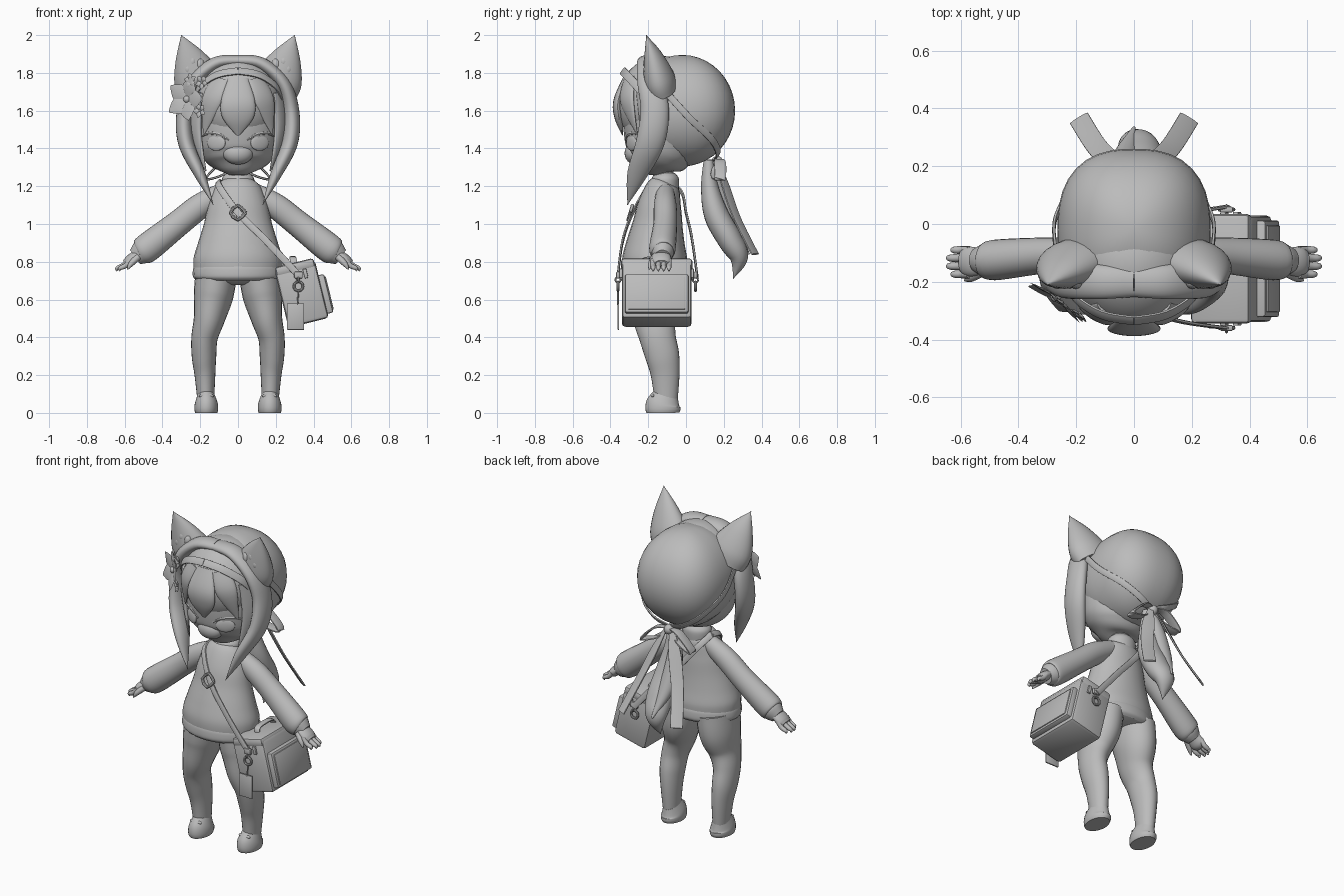
import bpy, bmesh, math
from mathutils import Vector, Matrix, Euler

if "Cube" in bpy.data.objects:
    bpy.data.objects.remove(bpy.data.objects["Cube"])

grey = bpy.data.materials.new("plain grey")
grey.use_nodes = True
grey.diffuse_color = (.5, .5, .5, 1)
grey.node_tree.nodes["Principled BSDF"].inputs["Base Color"].default_value = grey.diffuse_color

across, forward, upright = Vector((1, 0, 0)), Vector((0, 1, 0)), Vector((0, 0, 1))


def finish(name, bm, mirror):
    bmesh.ops.recalc_face_normals(bm, faces=bm.faces)
    mesh = bpy.data.meshes.new(name)
    bm.to_mesh(mesh)
    bm.free()
    mesh.materials.append(grey)
    mesh.shade_smooth()
    mesh.set_sharp_from_angle(angle=math.radians(42))
    part = bpy.data.objects.new(name, mesh)
    bpy.context.collection.objects.link(part)
    if mirror:
        part.modifiers.new("Mirror", 'MIRROR')


def spline(points, steps):
    """Smooth curve through points of x, y, z and thickness."""
    padded = [points[0], *points, points[-1]]
    curve = []
    for before, start, end, after in zip(padded, padded[1:], padded[2:], padded[3:]):
        for step in range(steps):
            t = step / steps
            curve.append(start + (end - before) * (t / 2)
                         + (before * 2 - start * 5 + end * 4 - after) * (t * t / 2)
                         + (start * 3 - before - end * 3 + after) * (t ** 3 / 2))
    return curve + [points[-1]]


def sweep(name, points, width, depth, side=across, mirror=False, sides=24, steps=6, power=2):
    """Tube whose half width lies along side; a fourth point value scales it."""
    rows = spline([Vector((*p, 1)[:4]) for p in points], steps)
    centres = [row.to_3d() for row in rows]
    bm = bmesh.new()
    rings = []
    for i, (centre, row) in enumerate(zip(centres, rows)):
        tangent = (centres[min(i + 1, len(rows) - 1)] - centres[max(i - 1, 0)]).normalized()
        u = (side - tangent * side.dot(tangent)).normalized()
        v = tangent.cross(u)
        scale = max(row.w, .02)
        ring = []
        for k in range(sides):
            c, s = math.cos(math.tau * k / sides), math.sin(math.tau * k / sides)
            reach = scale * (abs(c) ** power + abs(s) ** power) ** (-1 / power)
            ring.append(bm.verts.new(centre + u * width * c * reach + v * depth * s * reach))
        rings.append(ring)
    for low, high in zip(rings, rings[1:]):
        for k in range(sides):
            bm.faces.new((low[k - 1], low[k], high[k], high[k - 1]))
    bm.faces.new(rings[0])
    bm.faces.new(rings[-1])
    finish(name, bm, mirror)


def band(name, points, width, side, mirror=False):
    sweep(name, points, width, .006, side, mirror, sides=12, power=4)


def ball(name, place, size, mirror=False, turn=0, power=2, segments=40):
    bm = bmesh.new()
    bmesh.ops.create_uvsphere(bm, u_segments=segments, v_segments=segments // 2, radius=1)
    for v in bm.verts:
        flat = v.co.to_2d()
        if flat.length > .001:
            flat.normalize()
            v.co.xy *= (abs(flat.x) ** power + abs(flat.y) ** power) ** (-1 / power)
    bm.transform(Matrix.LocRotScale(Vector(place), Euler((0, 0, turn)), Vector(size)))
    finish(name, bm, mirror)


def box(name, frame, place, size, bevel):
    bm = bmesh.new()
    bmesh.ops.create_cube(bm, size=1)
    bm.transform(Matrix.LocRotScale(Vector(place), None, Vector(size)))
    bmesh.ops.bevel(bm, geom=bm.edges[:], offset=bevel, segments=2, profile=.5, affect='EDGES')
    bm.transform(frame)
    finish(name, bm, False)


def loop(name, place, normal, radius, thick, corners=12):
    facing = normal.to_track_quat('Z', 'Y')
    turns = [math.tau * k / corners for k in range(corners + 1)]
    points = [Vector(place) + facing @ Vector((math.cos(a), math.sin(a), 0)) * radius for a in turns]
    sweep(name, points, thick, thick, normal, sides=8, steps=2)


# Head, face and hair
ball("back_hair", (0, -.02, 1.6), (.265, .28, .295), power=2.5)
ball("front_hair", (0, -.13, 1.64), (.235, .235, .25))
sweep("face", [(0, -.15, 1.26, .2), (0, -.15, 1.29, .5), (0, -.14, 1.34, .8), (0, -.13, 1.42, .96),
               (0, -.13, 1.6), (0, -.13, 1.78, .7)], width=.225, depth=.2)
ball("muzzle", (0, -.27, 1.375), (.08, .055, .06))
ball("eye", (.115, -.288, 1.43), (.055, .012, .042), mirror=True, turn=.5)
sweep("eyelash", [(.05, -.318, 1.445, .5), (.1, -.3, 1.475), (.16, -.262, 1.48), (.2, -.225, 1.46, .3)],
      width=.01, depth=.01, side=upright, mirror=True, sides=8)
sweep("centre_fringe", [(0, -.32, 1.77, .6), (0, -.36, 1.65), (0, -.355, 1.56, .9), (0, -.335, 1.47, .1)],
      width=.09, depth=.025)
sweep("side_fringe", [(.09, -.3, 1.77, .8), (.14, -.31, 1.65), (.18, -.26, 1.48, .1)],
      width=.06, depth=.02, side=Vector((.8, .5, 0)), mirror=True)
sweep("cheek_lock", [(.21, -.22, 1.7), (.225, -.2, 1.5), (.17, -.24, 1.28, .1)],
      width=.05, depth=.02, side=Vector((.5, .8, 0)), mirror=True)
sweep("long_side_lock", [(0, -.2, 1.865, .7), (.12, -.2, 1.85, .8), (.235, -.19, 1.75, .9),
                         (.282, -.165, 1.6), (.275, -.19, 1.43), (.2, -.26, 1.26, .7), (.13, -.31, 1.1, 0)],
      width=.075, depth=.042, side=forward, mirror=True)
band("headband", [(.235, -.2, 1.66), (.2, -.26, 1.73), (.11, -.315, 1.79), (0, -.335, 1.81)],
     width=.022, side=Vector((0, .6, .8)), mirror=True)

# Ears with tufts
sweep("ear", [(.19, -.125, 1.71), (.22, -.145, 1.78), (.26, -.175, 1.89, .6), (.3, -.21, 2, 0)],
      width=.125, depth=.08, side=Vector((.8, 0, -.6)), mirror=True)
for i in range(5):
    angle = math.tau * i / 5
    ball(f"ear_tuft_{i}", (.23 + .035 * math.cos(angle), -.2, 1.82 + .04 * math.sin(angle)),
         (.025, .025, .035), mirror=True, segments=12)

# Flowers beside the right ear
facing = Vector((-.6, -.8, .1)).to_track_quat('Z', 'Y')
flowers = [((-.27, -.25, 1.66), .12), ((-.19, -.31, 1.75), .04), ((-.2, -.31, 1.6), .04), ((-.25, -.27, 1.76), .04)]
for number, (place, radius) in enumerate(flowers):
    for k in range(5):
        angle = math.tau * k / 5 + number
        out = facing @ Vector((math.cos(angle), math.sin(angle), .2)) * radius
        beside = out.cross(facing @ upright)
        base = Vector(place)
        petal = [(*(base + out * t), math.sin(math.pi * t)) for t in (.1, .5, .9, 1)]
        sweep(f"petal_{number}_{k}", petal, radius * .4, .005, beside, sides=8, steps=3)
    ball(f"flower_heart_{number}", place, [radius / 6] * 3, segments=12)

# Ribbon round the head, bow and tied hair
band("head_ribbon", [(.272, -.09, 1.68), (.272, .02, 1.56), (.2, .135, 1.45), (.1, .17, 1.38), (0, .15, 1.34)],
     width=.018, side=Vector((0, .6, .8)), mirror=True)
ball("bow_knot", (0, .165, 1.33), (.03, .03, .03))
band("bow_loop", [(0, .16, 1.34, .5), (.08, .18, 1.33), (.17, .18, 1.24), (.08, .16, 1.26), (0, .16, 1.32, .5)],
     width=.03, side=forward, mirror=True)
band("ribbon_tail", [(.02, .17, 1.33, .4), (.07, .21, 1.2), (.13, .27, 1.03), (.19, .365, .84)],
     width=.036, side=Vector((.8, -.5, 0)), mirror=True)
sweep("tied_hair", [(0, .12, 1.34, .4), (0, .125, 1.2, .7), (.01, .16, 1.05), (.02, .23, .92),
                    (.01, .28, .82, .75), (0, .25, .71, 0)], width=.08, depth=.065)
sweep("tied_hair_strand", [(-.02, .14, 1.32, .5), (-.04, .165, 1.18), (-.03, .23, 1), (0, .335, .84, .1)],
      width=.045, depth=.04)

# Jumper
sweep("neck", [(0, -.12, 1.16), (0, -.12, 1.34)], width=.06, depth=.055)
sweep("collar", [(0, -.11, 1.18), (0, -.11, 1.24), (0, -.11, 1.27, .7)], width=.085, depth=.072)
sweep("jumper_body", [(0, -.11, 1.23, .3), (0, -.12, 1.2, .5), (0, -.14, 1.1, .67), (0, -.15, 1, .77),
                      (0, -.16, .9, .9), (0, -.165, .82), (0, -.165, .76)], width=.235, depth=.172)
sweep("jumper_hem", [(0, -.165, .785, .96), (0, -.165, .76), (0, -.165, .72), (0, -.165, .7, .9)],
      width=.238, depth=.176)
sweep("sleeve", [(.08, -.11, 1.165, .7), (.2, -.11, 1.095, .86), (.32, -.11, 1, .9),
                 (.485, -.125, .87), (.52, -.125, .845, .75)],
      width=.07, depth=.077, side=forward, mirror=True)
sweep("sleeve_cuff", [(.485, -.125, .87, .9), (.51, -.125, .85), (.545, -.125, .825, .7)],
      width=.06, depth=.065, side=forward, mirror=True)

# Hands
sweep("palm", [(.49, -.125, .865, .7), (.55, -.13, .825), (.58, -.13, .8), (.6, -.13, .79, .7)],
      width=.05, depth=.028, side=forward, mirror=True)
for i in range(4):
    y = -.09 - .028 * i
    tip = .64 if i in (1, 2) else .625
    sweep(f"finger_{i}", [(.57, y, .81), (tip - .03, y, .78), (tip, y, .765, .8), (tip, y, .75, .2)],
          width=.014, depth=.014, side=forward, mirror=True, sides=10)
sweep("thumb", [(.53, -.165, .825), (.565, -.185, .79, .8), (.585, -.195, .76, .2)],
      width=.02, depth=.019, side=forward, mirror=True, sides=10)

# Legs and shoes
sweep("hips", [(0, -.155, .76), (0, -.155, .72), (0, -.15, .69, .5)], width=.215, depth=.14)
sweep("leg", [(.115, -.15, .74, 1.1), (.13, -.15, .62, 1.05), (.152, -.165, .5, .83), (.177, -.15, .4, .7),
              (.18, -.125, .3, .65), (.175, -.11, .2, .55), (.17, -.105, .05, .43)],
      width=.1, depth=.138, mirror=True)
sweep("shoe", [(.168, -.122, 0, .93), (.168, -.122, .02), (.168, -.12, .05, .96), (.17, -.105, .1, .7)],
      width=.063, depth=.093, mirror=True)
for side in (-1, 1):
    ball(f"lace_loop_{side}", (.168 + side * .02, -.175, .09), (.02, .01, .01), mirror=True, segments=12)

# Bag, tilted outward at the left hip
bag = Matrix.Translation((.337, -.155, .63)) @ Matrix.Rotation(-.24, 4, 'Y')
box("bag_body", bag, place=(0, 0, 0), size=(.22, .37, .315), bevel=.02)
box("bag_lid", bag, place=(0, 0, .145), size=(.21, .378, .05), bevel=.015)
box("bag_pocket", bag, place=(.115, 0, -.03), size=(.05, .335, .21), bevel=.01)
box("bag_pocket_flap", bag, place=(.139, 0, -.03), size=(.014, .3, .18), bevel=.005)
handle = [bag @ Vector((0, y, z)) for y, z in ((-.08, .16), (-.06, .195), (.06, .195), (.08, .16))]
band("bag_handle", handle, width=.018, side=across)

# Shoulder strap with buckle, clips and tag
slant = across + upright
band("strap_front", [(-.105, -.1, 1.225), (-.095, -.2, 1.19), (0, -.282, 1.06), (.15, -.335, .91),
                     (.315, -.36, .735)], width=.018, side=slant)
band("strap_back", [(-.105, -.11, 1.225), (-.07, -.025, 1.17), (.02, 0, 1.06), (.14, .03, .93),
                    (.32, .06, .72)], width=.018, side=slant)
loop("strap_buckle", (0, -.295, 1.06), Vector((0, -1, .3)), radius=.04, thick=.009, corners=4)
for end, y in (("front", -.36), ("back", .05)):
    for x in (0, .045):
        box(f"bag_catch_{end}_{x}", bag, place=(x, math.copysign(.19, y), .1), size=(.02, .014, .05), bevel=.004)
    box(f"strap_end_{end}", Matrix.Translation((.32, y, .73)), place=(0, 0, 0), size=(.045, .02, .035), bevel=.005)
    loop(f"clip_ring_{end}", (.32, y, .67), forward, radius=.024, thick=.007)
    loop(f"clip_loop_{end}", (.32, y, .705), across, radius=.014, thick=.005)
sweep("tag_cord", [(.32, -.36, .65), (.315, -.36, .57)], width=.004, depth=.004, sides=8)
box("tag", Matrix.Translation((.305, -.358, .51)), place=(0, 0, 0), size=(.09, .009, .14), bevel=.002)
